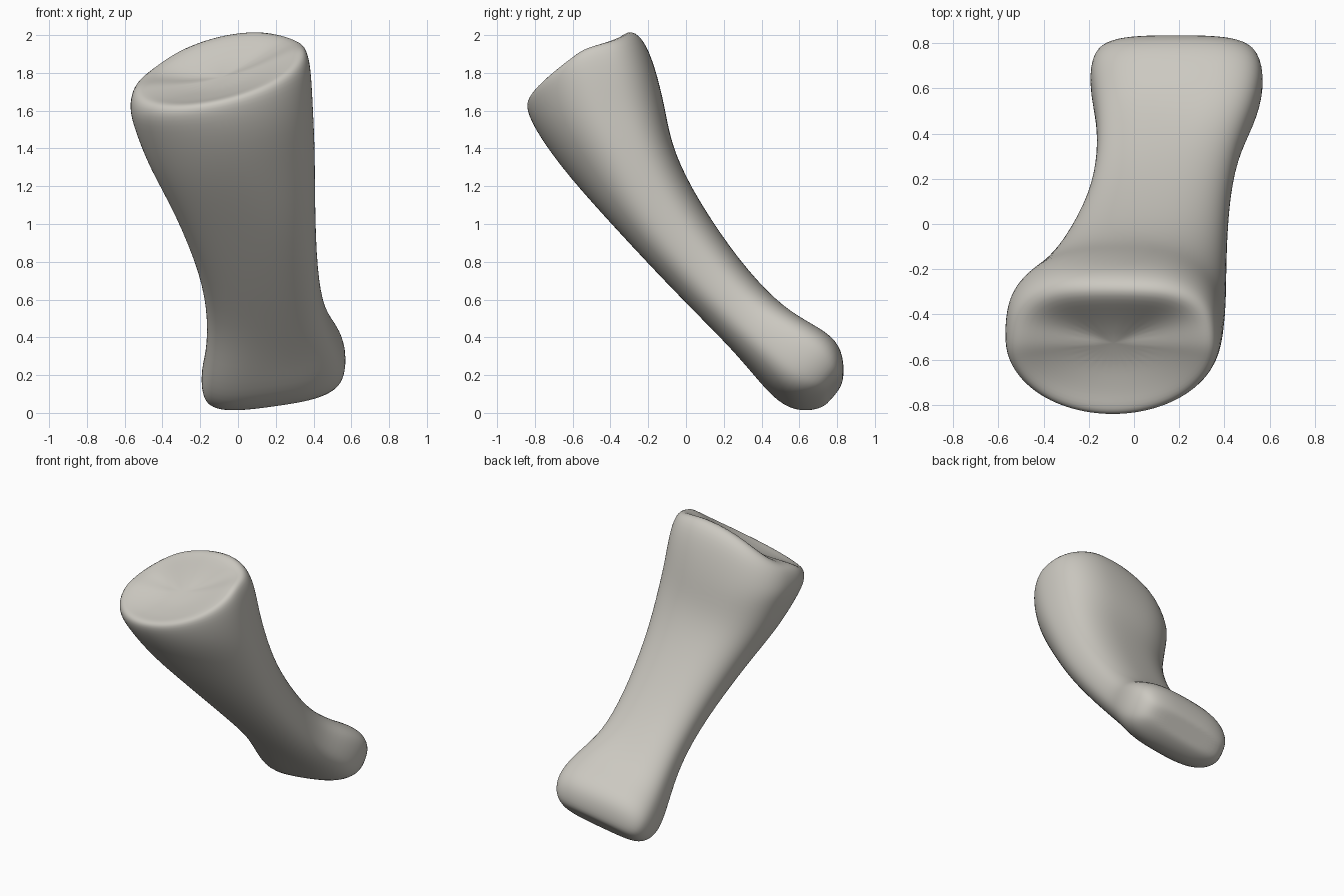
import bpy, bmesh, math

cube = bpy.data.objects.get("Cube")
if cube:
    bpy.data.objects.remove(cube, do_unlink=True)

SIDES = 28

# Outlines along the bone: x min, x max, front y, front z, back y, back z
KNUCKLE = [
    (-0.13, 0.5, 0.72, 0.05, 0.84, 0.19),
    (-0.19, 0.56, 0.6, 0.02, 0.83, 0.32),
    (-0.2, 0.58, 0.48, 0.07, 0.76, 0.41),
    (-0.17, 0.54, 0.36, 0.21, 0.6, 0.49),
]
SHAFT = [
    (-0.16, 0.46, 0.2, 0.38, 0.43, 0.64),
    (-0.2, 0.42, -0.06, 0.64, 0.24, 0.86),
    (-0.34, 0.41, -0.37, 0.97, 0.02, 1.2),
]
HEAD = [
    (-0.47, 0.41, -0.63, 1.26, -0.08, 1.43),
    (-0.55, 0.4, -0.79, 1.48, -0.11, 1.62),
]
RIM = [
    (-0.58, 0.39, -0.85, 1.61, -0.16, 1.82),
    (-0.56, 0.37, -0.84, 1.66, -0.22, 1.97),
    (-0.51, 0.33, -0.77, 1.67, -0.3, 2.02),
]


def signed_power(value, power):
    return math.copysign(abs(value) ** power, value)


def outline(section, tilt, crown, front_power, back_power):
    """Rounded outline between a front point and a back point."""
    x0, x1, fy, fz, by, bz = section
    for i in range(SIDES):
        angle = math.tau * i / SIDES
        power = 2 / (back_power if math.sin(angle) > 0 else front_power)
        u = signed_power(math.cos(angle), power)
        v = signed_power(math.sin(angle), power)
        x = (x0 + x1) / 2 + u * (x1 - x0) / 2
        y = (fy + by) / 2 + v * (by - fy) / 2
        z = (fz + bz) / 2 + v * (bz - fz) / 2 + tilt * u - crown * max(v, 0) * u * u
        yield x, y, z


def shrink(points, scale, drop):
    """Copy of an outline drawn in towards its middle, then sunk."""
    middle = [sum(axis) / len(points) for axis in zip(*points)]
    moved = [[m + (c - m) * scale for c, m in zip(p, middle)] for p in points]
    return [(x, y, z - drop) for x, y, z in moved]


# Stack the outlines from the knuckle to the socket rim
outlines = []
for sections, tilt, crown, front_power, back_power in (
    (KNUCKLE, 0.05, 0, 3, 3),
    (SHAFT, 0, 0, 2.4, 2.5),
    (HEAD, 0.05, 0, 2, 2.7),
    (RIM, 0.1, 0.1, 2, 3),
):
    for section in sections:
        outlines.append(list(outline(section, tilt, crown, front_power, back_power)))

# Knuckle end and the hollow socket floor
outlines.insert(0, shrink(outlines[0], 0.5, 0))
rim = outlines[-1]
outlines += [shrink(rim, 0.68, 0.03), shrink(rim, 0.3, 0.06)]

# Loft the bone and close both ends
bm = bmesh.new()
rings = [[bm.verts.new(p) for p in points] for points in outlines]
for low, high in zip(rings, rings[1:]):
    for i in range(SIDES):
        j = (i + 1) % SIDES
        bm.faces.new((low[i], low[j], high[j], high[i]))
for ring in (rings[0], rings[-1]):
    bm.faces.new(ring)
bmesh.ops.recalc_face_normals(bm, faces=bm.faces)
mesh = bpy.data.meshes.new("finger_bone")
bm.to_mesh(mesh)
bm.free()
bone = bpy.data.objects.new("finger_bone", mesh)
bpy.context.collection.objects.link(bone)

# Smooth surface
mesh.shade_smooth()
smooth = bone.modifiers.new("smooth_surface", "SUBSURF")
smooth.levels = smooth.render_levels = 2

# Bone colour
colour = (0.6, 0.58, 0.53, 1)
material = bpy.data.materials.new("pale_bone")
material.use_nodes = True
material.diffuse_color = colour
material.node_tree.nodes["Principled BSDF"].inputs["Base Color"].default_value = colour
mesh.materials.append(material)
